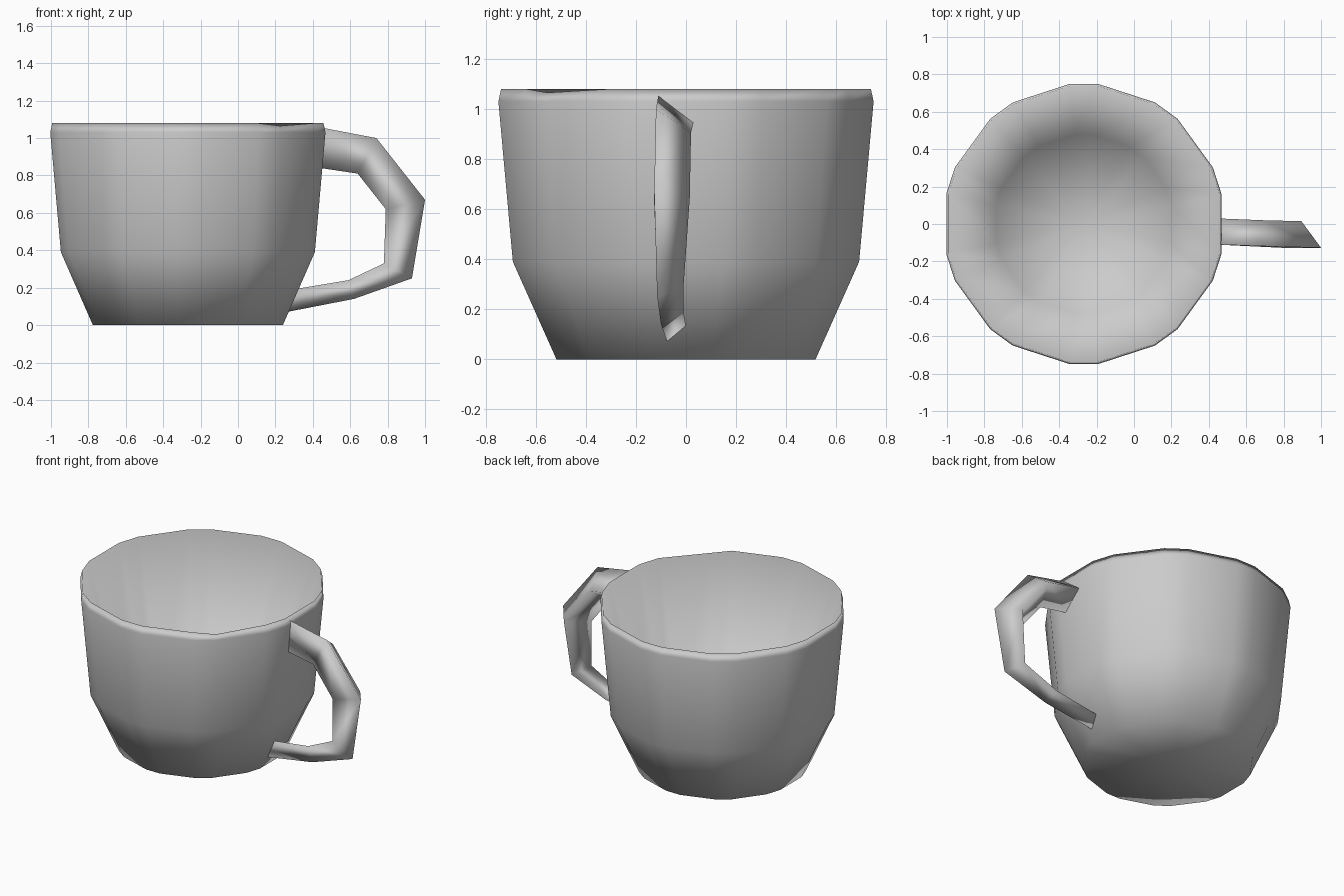
import bpy, bmesh, math
from mathutils import Vector

if "Cube" in bpy.data.objects:
    bpy.data.objects.remove(bpy.data.objects["Cube"], do_unlink=True)

grey = bpy.data.materials.new("clay_grey")
grey.use_nodes = True
colour = (0.6, 0.6, 0.6, 1)
grey.diffuse_color = colour
grey.node_tree.nodes["Principled BSDF"].inputs["Base Color"].default_value = colour


def bridge(bm, low, high):
    """Join two closed rings with quads."""
    n = len(low)
    for i in range(n):
        j = (i + 1) % n
        bm.faces.new((low[i], low[j], high[j], high[i]))


def finish(bm, name):
    bmesh.ops.recalc_face_normals(bm, faces=bm.faces)
    for face in bm.faces:
        face.smooth = True
    mesh = bpy.data.meshes.new(name)
    bm.to_mesh(mesh)
    bm.free()
    mesh.materials.append(grey)
    obj = bpy.data.objects.new(name, mesh)
    bpy.context.collection.objects.link(obj)
    return obj


# Cup: ten-sided plan with cut corners, outer wall, rim and tapering inside
centre_x = -0.268
angles = [math.radians(18 + 36 * k + s) for k in range(10) for s in (-5.7, 5.7)]
profile = [(0.52, 0), (0.695, 0.39), (0.753, 1.03), (0.742, 1.08), (0.48, 0.1)]
bm = bmesh.new()
rings = [[bm.verts.new((centre_x + r * math.cos(a), r * math.sin(a), z)) for a in angles]
         for r, z in profile]
for low, high in zip(rings, rings[1:]):
    bridge(bm, low, high)

# Base and inner floor fans
for ring, z in ((rings[0], 0), (rings[-1], 0.08)):
    hub = bm.verts.new((centre_x, 0, z))
    for i, v in enumerate(ring):
        bm.faces.new((v, ring[(i + 1) % len(ring)], hub))

# Small dip in the rim
dip = min(rings[3], key=lambda v: (v.co - Vector((0.23, -0.56, 1.08))).length)
dip.co.z -= 0.015
finish(bm, "cup_body")

# Handle: triangular section swept through outer point, inner point, front y, back y
stations = [
    ((0.45, 1.055), (0.44, 0.84), -0.11, 0.03),
    ((0.74, 1.0), (0.64, 0.81), -0.12, 0.02),
    ((1.0, 0.67), (0.79, 0.62), -0.127, 0.015),
    ((0.93, 0.25), (0.78, 0.33), -0.115, -0.01),
    ((0.62, 0.14), (0.59, 0.24), -0.1, -0.01),
    ((0.26, 0.07), (0.29, 0.19), -0.075, 0.0),
]
bm = bmesh.new()
sections = []
for (ox, oz), (ix, iz), front, back in stations:
    points = [(ox, front, oz), (ix, front, iz), ((ox + ix) / 2, back, (oz + iz) / 2)]
    sections.append([bm.verts.new(p) for p in points])
for a, b in zip(sections, sections[1:]):
    bridge(bm, a, b)
bm.faces.new(sections[0])
bm.faces.new(sections[-1])
finish(bm, "handle")
